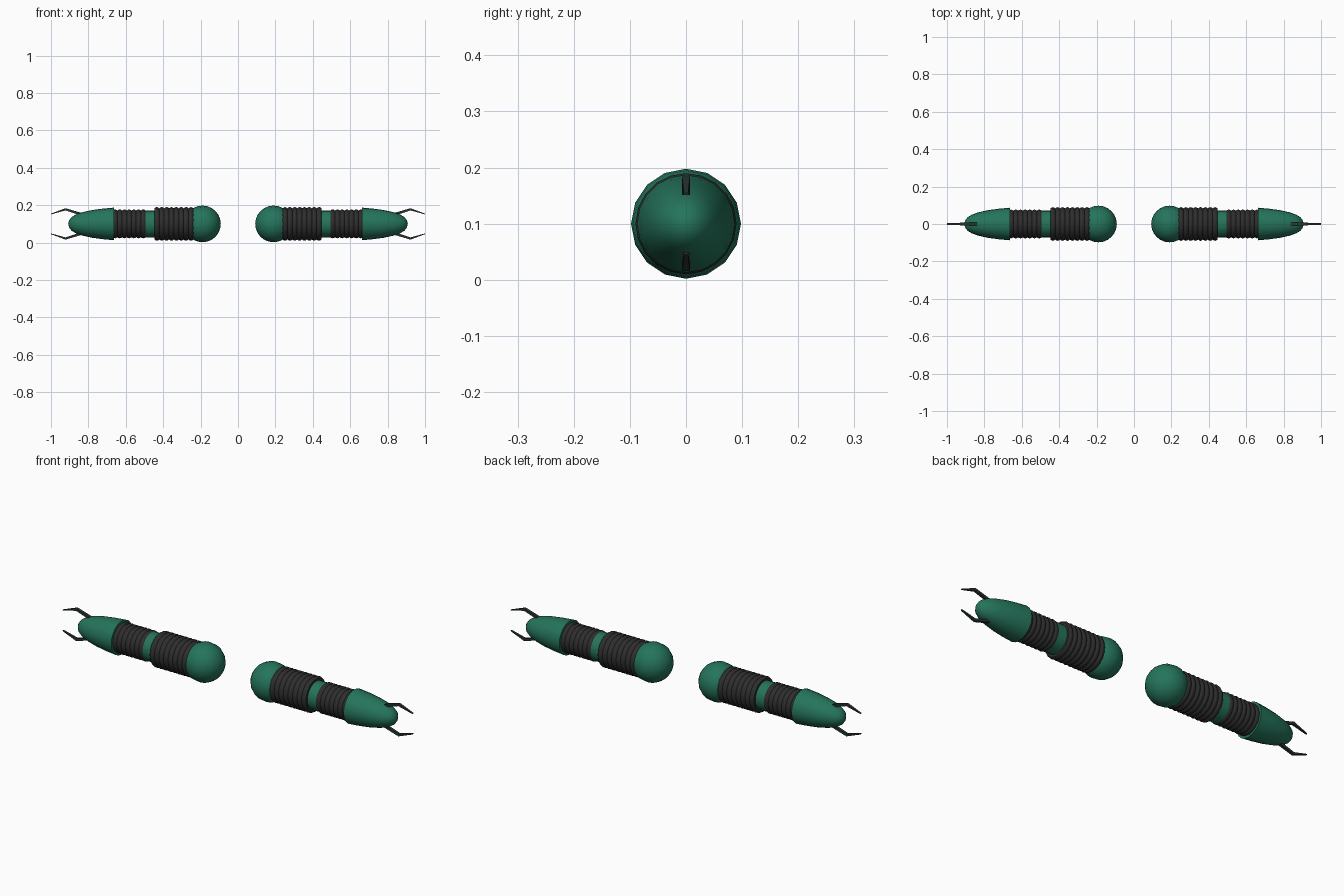
import bpy, bmesh, math
from mathutils import Vector

if "Cube" in bpy.data.objects:
    bpy.data.objects.remove(bpy.data.objects["Cube"])

CZ = 0.1      # height of the arm axis
SEGS = 20     # sides of the round parts


def material(name, rgb):
    m = bpy.data.materials.new(name)
    m.diffuse_color = (*rgb, 1)
    m.use_nodes = True
    m.node_tree.nodes["Principled BSDF"].inputs["Base Color"].default_value = m.diffuse_color
    return m


GREEN = material("deep green", (0.018, 0.175, 0.105))
BLACK = material("rubber black", (0.027, 0.027, 0.027))
CLAW = material("claw dark grey", (0.022, 0.036, 0.032))


def finish(bm, name, mat, angle):
    bmesh.ops.recalc_face_normals(bm, faces=bm.faces)
    me = bpy.data.meshes.new(name)
    bm.to_mesh(me)
    bm.free()
    me.materials.append(mat)
    ob = bpy.data.objects.new(name, me)
    bpy.context.collection.objects.link(ob)
    bpy.ops.object.select_all(action='DESELECT')
    ob.select_set(True)
    bpy.context.view_layer.objects.active = ob
    if angle:
        bpy.ops.object.shade_smooth_by_angle(angle=math.radians(angle))


def lathe(name, profile, side, mat, angle=40, segs=SEGS):
    """Revolve (x, radius) points about the arm axis, capping open ends."""
    bm = bmesh.new()
    rings = []
    for x, r in profile:
        if r < 1e-5:
            rings.append([bm.verts.new((side * x, 0, CZ))])
        else:
            rings.append([bm.verts.new((side * x, r * math.sin(t), CZ + r * math.cos(t)))
                          for t in (2 * math.pi * i / segs for i in range(segs))])
    for a, b in zip(rings, rings[1:]):
        for i in range(segs):
            j = (i + 1) % segs
            quad = [a[i % len(a)], a[j % len(a)], b[j % len(b)], b[i % len(b)]]
            bm.faces.new(list(dict.fromkeys(quad)))
    for ring in (rings[0], rings[-1]):
        if len(ring) > 1:
            bm.faces.new(ring)
    finish(bm, name, mat, angle)


def ribs(x0, x1, r, count, depth):
    """Bellows profile with rounded ridges."""
    step = (x1 - x0) / count
    pts = []
    for k in range(count):
        for f, d in ((0, 1), (0.25, 0.25), (0.5, 0), (0.75, 0.25)):
            pts.append((x0 + step * (k + f), r - depth * d))
    return pts + [(x1, r - depth)]


def claw(name, side, up):
    """Bent flat prong: root inside the hand, knee, then an inward tip."""
    path = [(0.80, 0.040, 0.008, 0.007), (0.922, 0.078, 0.006, 0.007),
            (1.0, 0.053, 0.002, 0.004)]   # x, offset, half thickness, half width
    bm = bmesh.new()
    rings = []
    for x, h, t, w in path:
        z = CZ + up * h
        rings.append([bm.verts.new((side * x, y, z + dz))
                      for y, dz in ((-w, -t), (w, -t), (w, t), (-w, t))])
    for a, b in zip(rings, rings[1:]):
        for i in range(4):
            j = (i + 1) % 4
            bm.faces.new((a[i], a[j], b[j], b[i]))
    bm.faces.new(rings[0])
    bm.faces.new(rings[-1])
    finish(bm, name, CLAW, 0)


# Profiles along the arm
ball = [(0.19 - 0.098 * math.cos(math.pi * i / 12), 0.098 * math.sin(math.pi * i / 12))
        for i in range(13)]
hand = [(0.664, 0.087), (0.72, 0.082), (0.78, 0.074), (0.83, 0.063), (0.865, 0.051),
        (0.89, 0.036), (0.903, 0.019), (0.908, 0)]

for side, label in ((-1, "left"), (1, "right")):
    lathe(label + "_shoulder_ball", ball, side, GREEN, segs=16)
    lathe(label + "_upper_arm_bellows", ribs(0.238, 0.447, 0.09, 8, 0.007), side, BLACK, 30)
    lathe(label + "_elbow_ring", [(0.44, 0.072), (0.50, 0.072)], side, GREEN)
    lathe(label + "_forearm_bellows", ribs(0.494, 0.67, 0.077, 7, 0.006), side, BLACK, 30)
    lathe(label + "_hand", hand, side, GREEN)
    claw(label + "_upper_claw", side, 1)
    claw(label + "_lower_claw", side, -1)
